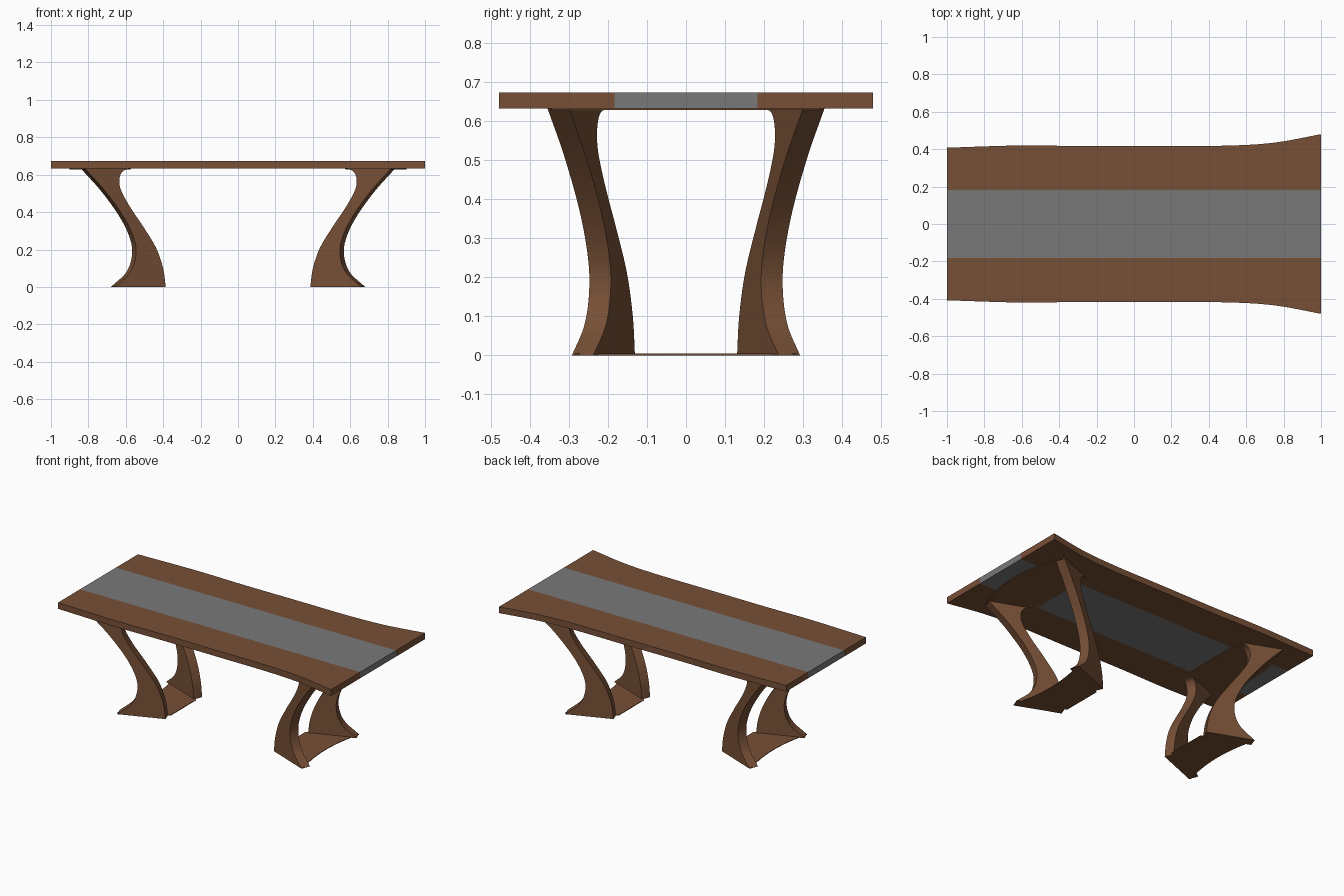
import bpy, bmesh, math
from mathutils import Vector

if "Cube" in bpy.data.objects:
    bpy.data.objects.remove(bpy.data.objects["Cube"])


def material(name, rgb):
    m = bpy.data.materials.new(name)
    m.diffuse_color = (*rgb, 1)
    m.use_nodes = True
    m.node_tree.nodes["Principled BSDF"].inputs["Base Color"].default_value = m.diffuse_color
    return m


wood = material("walnut brown", (0.185, 0.08, 0.037))
grey = material("smoked grey", (0.19, 0.19, 0.195))


def spline(pts, steps=6):
    """Catmull-Rom curve through 2D points."""
    p = [Vector(q) for q in pts]
    p = [2 * p[0] - p[1]] + p + [2 * p[-1] - p[-2]]
    out = []
    for i in range(1, len(p) - 2):
        a, b, c, d = p[i - 1:i + 3]
        for k in range(steps):
            t = k / steps
            out.append(0.5 * (2 * b + (c - a) * t + (2 * a - 5 * b + 4 * c - d) * t * t
                              + (3 * b - a - 3 * c + d) * t ** 3))
    return out + [p[-2]]


def prism(name, base, offset, mat, smooth=False):
    """Extrude a closed 3D outline by an offset."""
    bm = bmesh.new()
    offset = Vector(offset)
    a = [bm.verts.new(v) for v in base]
    b = [bm.verts.new(Vector(v) + offset) for v in base]
    n = len(a)
    bm.faces.new(a[::-1])
    bm.faces.new(b)
    for i in range(n):
        bm.faces.new((a[i], a[(i + 1) % n], b[(i + 1) % n], b[i]))
    bmesh.ops.recalc_face_normals(bm, faces=bm.faces[:])
    me = bpy.data.meshes.new(name)
    bm.to_mesh(me)
    bm.free()
    me.materials.append(mat)
    ob = bpy.data.objects.new(name, me)
    bpy.context.collection.objects.link(ob)
    if smooth:
        bpy.ops.object.select_all(action='DESELECT')
        bpy.context.view_layer.objects.active = ob
        ob.select_set(True)
        bpy.ops.object.shade_smooth_by_angle(angle=math.radians(30))
    return ob


TOP, THICK, STRIP = 0.633, 0.04, 0.183

# Table top: two live-edge planks and the grey centre strip
edge = spline([(-1, 0.408), (-0.6, 0.42), (-0.25, 0.416), (0.15, 0.418), (0.5, 0.419),
               (0.75, 0.435), (1, 0.48)])
for s, label in ((-1, "front"), (1, "back")):
    outline = [(x, s * y, TOP) for x, y in edge] + [(1, s * STRIP, TOP), (-1, s * STRIP, TOP)]
    prism(label + "_top_plank", outline, (0, 0, THICK), wood, True)
prism("centre_strip", [(-1, -STRIP, TOP), (1, -STRIP, TOP), (1, STRIP, TOP), (-1, STRIP, TOP)],
      (0, 0, THICK), grey)

# Legs: curved boards, turned in plan (x and z of the inner face)
outer = spline([(0.84, TOP), (0.73, 0.51), (0.63, 0.37), (0.575, 0.25), (0.568, 0.16),
                (0.60, 0.075), (0.68, 0)])
inner = spline([(0.408, 0), (0.422, 0.10), (0.46, 0.21), (0.53, 0.325), (0.60, 0.43),
                (0.648, 0.52), (0.655, 0.58), (0.635, 0.62), (0.59, TOP)])
ANGLE, BOARD = math.radians(21.4), 0.059
for sx, side in ((-1, "left"), (1, "right")):
    for sy, end in ((-1, "front"), (1, "back")):
        pts = [(sx * x, sy * (x * math.tan(ANGLE) - 0.029), z) for x, z in outer + inner]
        prism(f"{end}_{side}_leg", pts,
              (-sx * BOARD * math.sin(ANGLE), sy * BOARD * math.cos(ANGLE), 0), wood, True)

    # Thin plates joining each pair of legs: bowed out on top, bowed in at the floor
    for name, z, xi, yi, xo, yo, bow in (("top_plate", TOP - 0.004, 0.575, 0.2, 0.825, 0.345, 0.075),
                                         ("foot_plate", 0, 0.39, 0.13, 0.665, 0.285, -0.04)):
        arc = [(xo + bow * (1 - t * t), yo * t) for t in (k / 6 for k in range(-6, 7))]
        prism(f"{side}_{name}", [(sx * x, y, z) for x, y in arc + [(xi, yi), (xi, -yi)]],
              (0, 0, 0.004), wood)
